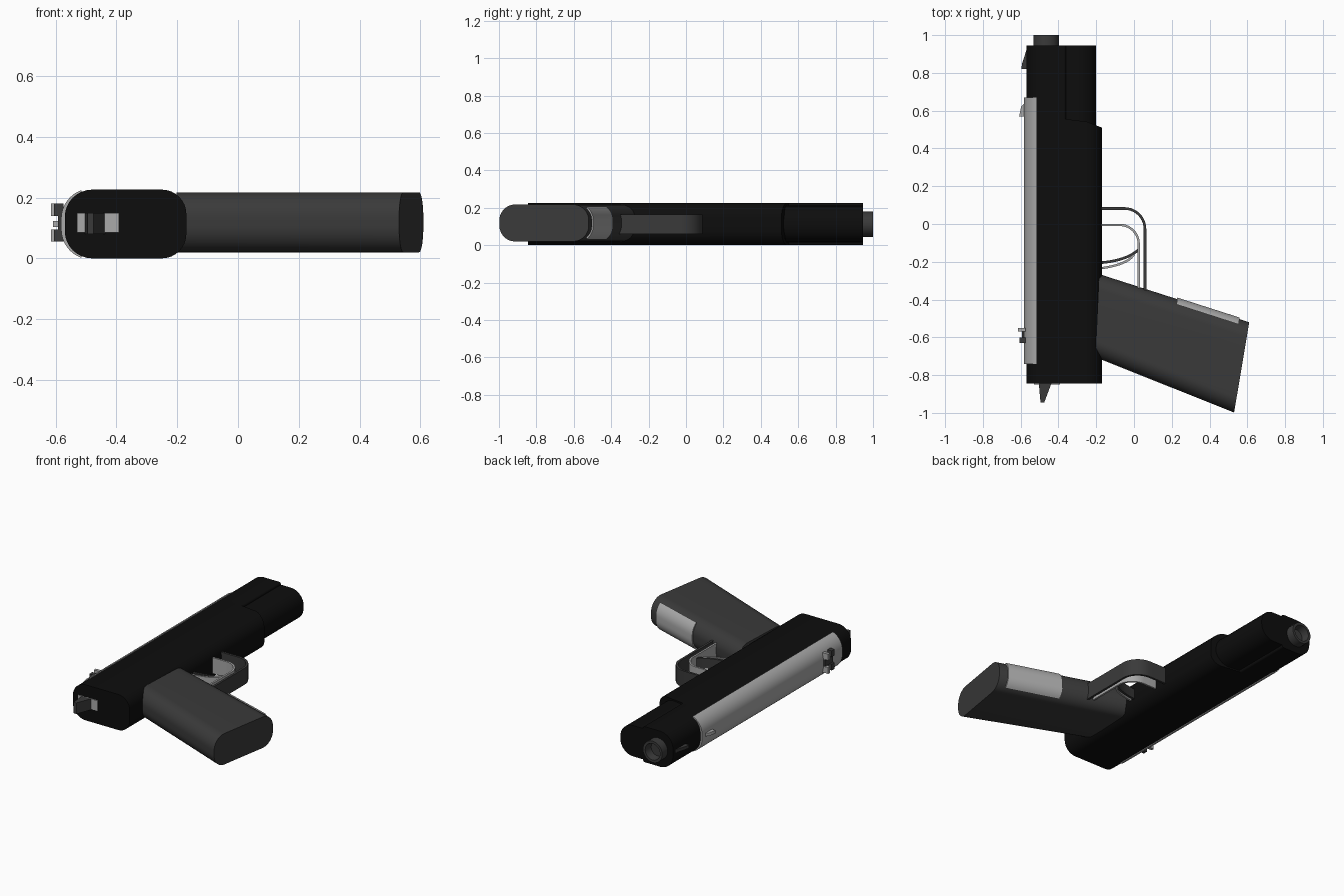
import bpy, bmesh, math

if "Cube" in bpy.data.objects:
    bpy.data.objects.remove(bpy.data.objects["Cube"])


def material(name, v):
    m = bpy.data.materials.new(name)
    m.diffuse_color = (v, v, v, 1)
    m.use_nodes = True
    m.node_tree.nodes["Principled BSDF"].inputs["Base Color"].default_value = m.diffuse_color
    return m


BLACK = material("black", 0.004)
DARK = material("dark grey", 0.042)
LIGHT = material("light grey", 0.40)


def loft(name, rings, mat):
    """Closed solid through matching rings of points."""
    bm = bmesh.new()
    loops = [[bm.verts.new(p) for p in r] for r in rings]
    n = len(loops[0])
    for a, b in zip(loops, loops[1:]):
        for i in range(n):
            j = (i + 1) % n
            bm.faces.new((a[i], a[j], b[j], b[i]))
    bm.faces.new(loops[0][::-1])
    bm.faces.new(loops[-1])
    bmesh.ops.recalc_face_normals(bm, faces=bm.faces)
    me = bpy.data.meshes.new(name)
    bm.to_mesh(me)
    bm.free()
    me.materials.append(mat)
    me.shade_smooth()
    me.set_sharp_from_angle(angle=math.radians(32))
    ob = bpy.data.objects.new(name, me)
    bpy.context.collection.objects.link(ob)
    return ob


def rounded(a0, a1, b0, b1, r, r2=None, seg=8):
    """Rounded rectangle; r at the low-a side, r2 at the high-a side."""
    r2 = r if r2 is None else r2
    pts = []
    for ca, cb, rad, start in ((a1 - r2, b1 - r2, r2, 0), (a0 + r, b1 - r, r, 90),
                               (a0 + r, b0 + r, r, 180), (a1 - r2, b0 + r2, r2, 270)):
        for k in range(seg + 1):
            t = math.radians(start + 90 * k / seg)
            pts.append((ca + rad * math.cos(t), cb + rad * math.sin(t)))
    return pts


def along_y(name, section, y0, y1, mat):
    """Extrude an (x, z) section; y1 may depend on x."""
    end = y1 if callable(y1) else (lambda x: y1)
    return loft(name, [[(x, y0, z) for x, z in section],
                       [(x, end(x), z) for x, z in section]], mat)


def plate(name, outline, z0, z1, mat):
    """Extrude an (x, y) outline between two heights."""
    return loft(name, [[(x, y, z) for x, y in outline] for z in (z0, z1)], mat)


def box(name, x0, x1, y0, y1, z0, z1, mat):
    return plate(name, [(x0, y0), (x1, y0), (x1, y1), (x0, y1)], z0, z1, mat)


def ribbon(name, path, thick, z0, z1, mat):
    """Bent flat strip following an (x, y) path."""
    left, right = [], []
    for i, (x, y) in enumerate(path):
        p, q = path[max(i - 1, 0)], path[min(i + 1, len(path) - 1)]
        dx, dy = q[0] - p[0], q[1] - p[1]
        k = thick / 2 / math.hypot(dx, dy)
        left.append((x - dy * k, y + dx * k))
        right.append((x + dy * k, y - dx * k))
    return plate(name, left + right[::-1], z0, z1, mat)


def hook(x0, y0, xc, r, y_end):
    """Straight run, quarter turn, straight run."""
    turn = [(xc + r * math.sin(math.radians(9 * k)),
             y0 - r + r * math.cos(math.radians(9 * k))) for k in range(11)]
    return [(x0, y0)] + turn + [(xc + r, y_end)]


def bow(p, c, q, n=10):
    """Quadratic curve."""
    return [tuple((1 - t) ** 2 * p[i] + 2 * t * (1 - t) * c[i] + t * t * q[i]
                  for i in (0, 1)) for t in (k / n for k in range(n + 1))]


# Main body with a slanted shoulder, then the slimmer nose
along_y("body", rounded(-0.57, -0.17, 0, 0.226, 0.09, 0.08), -0.845,
        lambda x: 0.51 + min(0.06, 0.4 * max(0, -0.17 - x)), BLACK)
along_y("nose_upper", rounded(-0.57, -0.36, 0, 0.226, 0.09, 0.012), 0.45, 0.945, BLACK)
along_y("nose_lower", rounded(-0.46, -0.20, 0.015, 0.211, 0.02, 0.09), 0.45, 0.945, BLACK)

# Light cover wrapped over the top edge
cover = [p for p in rounded(-0.582, -0.17, -0.004, 0.23, 0.10, seg=14) if p[0] <= -0.515]
along_y("top_cover", cover, -0.74, 0.67, LIGHT)


# Hollow barrel end
def circle(r, y, n=28):
    return [(-0.465 + r * math.cos(math.tau * k / n), y,
             0.112 + r * math.sin(math.tau * k / n)) for k in range(n)]


loft("barrel", [circle(0.068, 0.90), circle(0.068, 1.0),
                circle(0.052, 1.0), circle(0.045, 0.95)], DARK)

# Grip: a rounded block tapering between the body and the base
TOP_FRONT, TOP_BACK = (-0.185, -0.265), (-0.205, -0.705)
BASE_FRONT, BASE_BACK = (0.61, -0.52), (0.53, -0.998)


def grip_ring(t, grow=0.0, limit=9.0):
    f = [a + (b - a) * t for a, b in zip(TOP_FRONT, BASE_FRONT)]
    k = [a + (b - a) * t for a, b in zip(TOP_BACK, BASE_BACK)]
    w = math.dist(f, k)
    ring = rounded(-grow, w + grow, 0.02 - grow, 0.217 + grow, 0.085 + grow, seg=12)
    return [(f[0] + (k[0] - f[0]) * u / w, f[1] + (k[1] - f[1]) * u / w, z)
            for u, z in ring if u <= limit]


loft("grip", [grip_ring(0), grip_ring(1)], DARK)
loft("grip_front_strap", [grip_ring(0.52, 0.008, 0.035), grip_ring(0.935, 0.008, 0.035)], LIGHT)

# Trigger guard with its light liner, and the trigger
ribbon("trigger_guard", hook(-0.18, 0.082, -0.05, 0.108, -0.36), 0.014, 0.06, 0.165, DARK)
ribbon("guard_liner", hook(-0.18, -0.005, -0.075, 0.10, -0.345), 0.012, 0.062, 0.163, LIGHT)
ribbon("trigger", bow((-0.18, -0.205), (-0.04, -0.195), (0.025, -0.135)), 0.014, 0.08, 0.145, DARK)
ribbon("trigger_back", bow((-0.18, -0.235), (-0.03, -0.215), (0.0, -0.16)), 0.012, 0.08, 0.145, LIGHT)

# Hammer in front of its slot plate
plate("hammer", [(-0.505, -0.83), (-0.432, -0.83), (-0.475, -0.945), (-0.495, -0.945)],
      0.08, 0.15, DARK)
box("hammer_slot", -0.53, -0.392, -0.851, -0.84, 0.085, 0.15, LIGHT)

# Sights along the top edge
plate("front_sight", [(-0.56, 0.82), (-0.597, 0.82), (-0.592, 0.85), (-0.57, 0.92)],
      0.103, 0.123, DARK)
plate("middle_sight", [(-0.57, 0.57), (-0.608, 0.57), (-0.598, 0.62), (-0.575, 0.645)],
      0.103, 0.123, LIGHT)
for side, z in (("lower", 0.055), ("upper", 0.14)):
    box("rear_sight_light_" + side, -0.615, -0.575, -0.57, -0.55, z, z + 0.04, LIGHT)
    box("rear_sight_dark_" + side, -0.605, -0.575, -0.63, -0.60, z, z + 0.04, DARK)
box("rear_sight_bridge", -0.592, -0.575, -0.63, -0.55, 0.095, 0.14, DARK)
